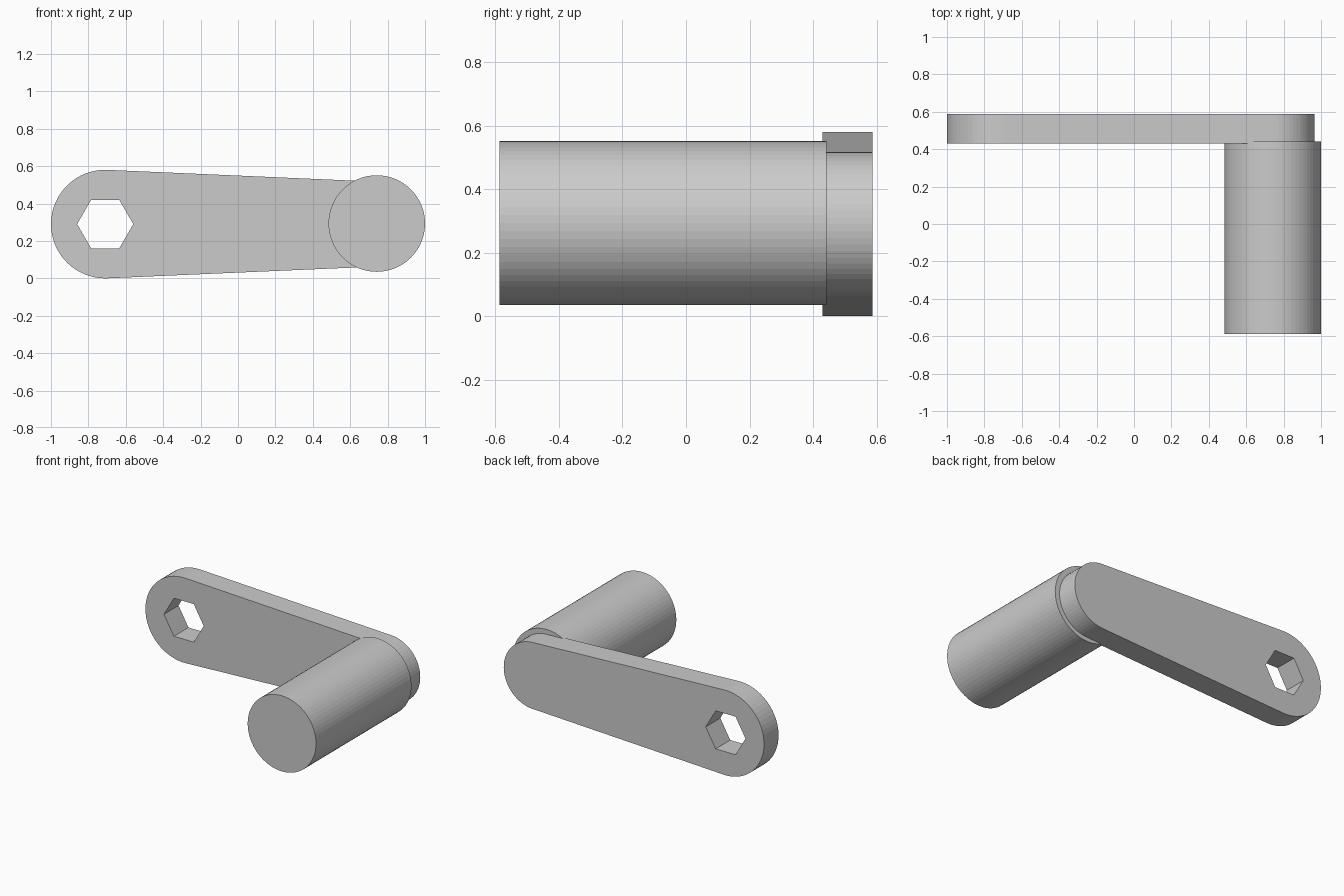
import bpy, bmesh
from math import cos, sin, pi, asin

if "Cube" in bpy.data.objects:
    bpy.data.objects.remove(bpy.data.objects["Cube"])

ZC = 0.29                        # height of the crank axis
HUB_X, HUB_R = -0.71, 0.29       # wide end with hex socket
TIP_X, TIP_R = 0.738, 0.227      # narrow end under the grip


def arc(cx, cz, r, a0, a1, n):
    return [(cx + r * cos(a0 + (a1 - a0) * i / n), cz + r * sin(a0 + (a1 - a0) * i / n))
            for i in range(n + 1)]


def prism(name, pts, y0, y1):
    """Extrude an x/z outline from y0 to y1."""
    bm = bmesh.new()
    face = bm.faces.new([bm.verts.new((x, y0, z)) for x, z in pts])
    res = bmesh.ops.extrude_face_region(bm, geom=[face], use_keep_orig=True)
    verts = [g for g in res["geom"] if isinstance(g, bmesh.types.BMVert)]
    bmesh.ops.translate(bm, verts=verts, vec=(0, y1 - y0, 0))
    bmesh.ops.recalc_face_normals(bm, faces=bm.faces[:])
    mesh = bpy.data.meshes.new(name)
    bm.to_mesh(mesh)
    bm.free()
    obj = bpy.data.objects.new(name, mesh)
    bpy.context.collection.objects.link(obj)
    return obj


# Tapered arm: two arcs joined by tangent lines
t = pi / 2 - asin((HUB_R - TIP_R) / (TIP_X - HUB_X))
outline = arc(TIP_X, ZC, TIP_R, -t, t, 32) + arc(HUB_X, ZC, HUB_R, t, 2 * pi - t, 32)
arm = prism("crank_arm", outline, 0.43, 0.587)

# Hexagonal shaft socket
hexagon = arc(HUB_X, ZC, 0.15, 0, 2 * pi, 6)[:-1]
cutter = prism("socket_cutter", hexagon, 0.3, 0.7)
cutter.hide_render = True
cutter.hide_set(True)
cut = arm.modifiers.new("hex_socket", 'BOOLEAN')
cut.operation = 'DIFFERENCE'
cut.solver = 'EXACT'
cut.object = cutter

# Round grip
prism("grip", arc(0.742, ZC + 0.003, 0.258, 0, 2 * pi, 64)[:-1], -0.587, 0.442)
